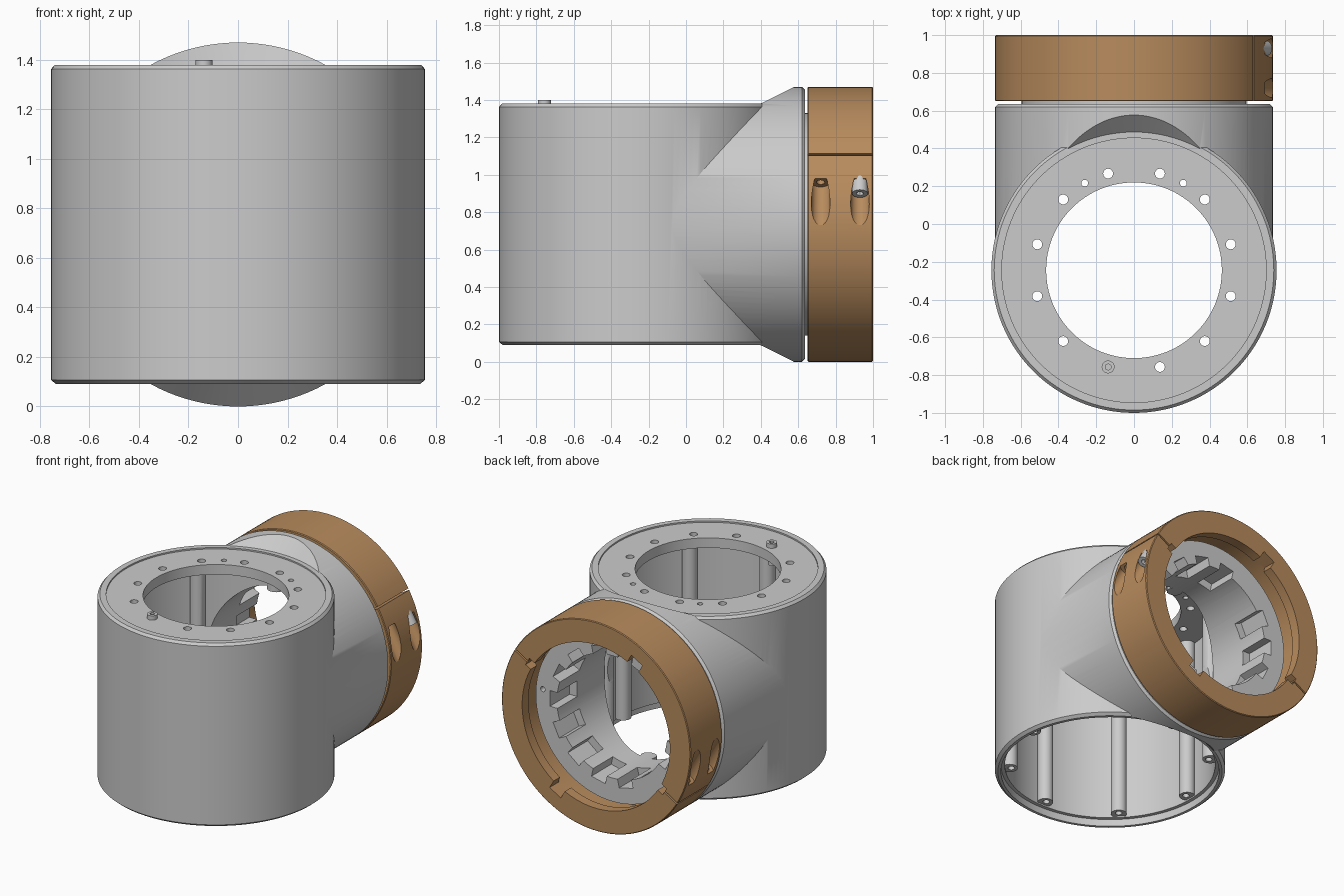
import bpy, bmesh, math
from mathutils import Vector, Matrix

if "Cube" in bpy.data.objects:
    bpy.data.objects.remove(bpy.data.objects["Cube"])

CZ = 0.735                      # height of the horizontal axis
CY = -0.245                     # y of the vertical axis
SEG = 128


def to_object(name, bm):
    bmesh.ops.remove_doubles(bm, verts=bm.verts, dist=1e-5)
    bmesh.ops.recalc_face_normals(bm, faces=bm.faces)
    me = bpy.data.meshes.new(name)
    bm.to_mesh(me)
    bm.free()
    ob = bpy.data.objects.new(name, me)
    bpy.context.collection.objects.link(ob)
    return ob


def lathe(name, profile, axis):
    """Revolve a closed (radius, height) profile about the Z or Y axis."""
    bm = bmesh.new()
    rings = []
    for i in range(SEG):
        a = 2 * math.pi * i / SEG
        c, s = math.cos(a), math.sin(a)
        rings.append([bm.verts.new((r * c, CY + r * s, h) if axis == 'Z'
                                   else (r * c, h, CZ + r * s)) for r, h in profile])
    n = len(profile)
    for i in range(SEG):
        p, q = rings[i], rings[(i + 1) % SEG]
        for j in range(n):
            k = (j + 1) % n
            if profile[j][0] or profile[k][0]:
                bm.faces.new((p[j], p[k], q[k], q[j]))
    return to_object(name, bm)


def rods(name, items, seg=24):
    """Cylinders given as (start, direction, radius, length)."""
    bm = bmesh.new()
    for p, d, r, length in items:
        d = Vector(d).normalized()
        m = Matrix.Translation(Vector(p) + d * length / 2) @ d.to_track_quat('Z', 'Y').to_matrix().to_4x4()
        bmesh.ops.create_cone(bm, cap_ends=True, segments=seg, radius1=r, radius2=r, depth=length, matrix=m)
    return to_object(name, bm)


def radial_boxes(name, items):
    """Boxes round the Y axis: (angle, r0, r1, width, y0, y1)."""
    bm = bmesh.new()
    for a, r0, r1, w, y0, y1 in items:
        m = (Matrix.Translation((0, (y0 + y1) / 2, CZ)) @ Matrix.Rotation(-math.radians(a), 4, 'Y')
             @ Matrix.Translation(((r0 + r1) / 2, 0, 0)) @ Matrix.Diagonal((r1 - r0, y1 - y0, w, 1)))
        bmesh.ops.create_cube(bm, size=1, matrix=m)
    return to_object(name, bm)


def boolean(ob, tool, op='DIFFERENCE'):
    mod = ob.modifiers.new('bool', 'BOOLEAN')
    mod.operation, mod.object, mod.solver = op, tool, 'EXACT'
    bpy.context.view_layer.objects.active = ob
    bpy.ops.object.modifier_apply(modifier=mod.name)
    bpy.data.objects.remove(tool)


def around(a, r, z):
    a = math.radians(a)
    return (r * math.cos(a), CY + r * math.sin(a), z)


# Housing: vertical drum joined with a horizontal branch
housing = lathe('housing', [(0, .09), (.735, .09), (.755, .107), (.755, 1.363), (.74, 1.38), (0, 1.38)], 'Z')
branch = lathe('branch', [(0, -.2), (.735, -.2), (.735, .62), (.72, .635),
                          (.595, .635), (.595, .82), (0, .82)], 'Y')
cone = [(0, 1.373), (.725, 1.373), (.87, 1.518), (.87, 1.6), (0, 1.6)]
boolean(branch, lathe('trim_top', cone, 'Z'))
boolean(branch, lathe('trim_bottom', [(r, 2 * CZ - h) for r, h in cone], 'Z'))
boolean(housing, branch, 'UNION')

# Hollow interior with top opening, recessed top face and stepped bottom rim
boolean(housing, lathe('cavity', [(0, -.1), (.715, -.1), (.715, .14), (.69, .14), (.69, 1.30), (.465, 1.30),
                                  (.465, 1.37), (.70, 1.37), (.70, 1.5), (0, 1.5)], 'Z'))

# Eight vertical screw bosses inside the drum
boolean(housing, rods('bosses', [(around(45 * i, .66, .15), (0, 0, 1), .052, 1.18) for i in range(8)]), 'UNION')

# Branch bore with toothed mouth
boolean(housing, lathe('bore', [(0, 0), (.43, 0), (.43, 1), (0, 1)], 'Y'))
boolean(housing, radial_boxes('notches', [(360 / 14 * i, .36, .485, .11, .60, .9) for i in range(14)]))

# Screw holes in the top plate, bosses and branch face
holes = [(around(15 + 30 * i, .53, 1.2), (0, 0, 1), .026, .3) for i in range(12)]
holes += [(around(a, .53, 1.2), (0, 0, 1), .018, .3) for a in (60.5, 119.5)]
holes += [(around(45 * i, .65, .05), (0, 0, 1), .022, .2) for i in range(8)]
holes += [((.54, .75, CZ + .05), (0, 1, 0), .018, .2)]
boolean(housing, rods('holes', holes))

# Clamp ring with inner lip
clamp = lathe('clamp_ring', [(.60, .65), (.73, .65), (.735, .655), (.735, .995), (.73, 1),
                             (.575, 1), (.575, .93), (.64, .90), (.64, .72), (.60, .70)], 'Y')
SPLIT = 30.6
turns = (1, -1)                 # the ring repeats after a half turn
lip = [(a, .5, .635, .10, .85, 1.1) for a in (120, 300)]
lip += [(a, .5, .62, .06, .85, 1.1) for a in (SPLIT, SPLIT + 180)]
boolean(clamp, radial_boxes('lip_notches', lip))
boolean(clamp, radial_boxes('splits', [(SPLIT + a, .5, .8, .012, .6, 1.1) for a in (0, 180)]))
boolean(clamp, rods('pockets', [((s * .66, y, CZ + s * .225), (s * .5, 0, -s * .866), .05, .4)
                                for s in turns for y in (.72, .93)]))
boolean(clamp, rods('bolt_holes', [((s * .64, y, CZ + s * .26), (s * .5, 0, -s * .866), .022, .1)
                                   for s in turns for y in (.72, .93)]))
mat = bpy.data.materials.new('bronze')
mat.diffuse_color = (.48, .26, .11, 1)
mat.use_nodes = True
mat.node_tree.nodes["Principled BSDF"].inputs["Base Color"].default_value = mat.diffuse_color
clamp.data.materials.append(mat)

# Screws: one on the top plate, one in a clamp pocket
spot = around(255, .53, 1.365)
top_screw = rods('top_screw', [(spot, (0, 0, 1), .034, .035)])
boolean(top_screw, rods('shank', [((spot[0], spot[1], 1.24), (0, 0, 1), .02, .14)]), 'UNION')
boolean(top_screw, rods('socket', [((spot[0], spot[1], 1.38), (0, 0, 1), .017, .1)], 6))
d = Vector((.5, 0, -.866))
start = Vector((.66, .93, CZ + .225))
clamp_screw = rods('clamp_screw', [(start - d * .03, d, .042, .10)])
boolean(clamp_screw, rods('socket', [(start + d * .04, d, .02, .1)], 6))

# Smooth shading with sharp edges kept
bpy.ops.object.select_all(action='DESELECT')
for ob in (housing, clamp, top_screw, clamp_screw):
    ob.select_set(True)
bpy.context.view_layer.objects.active = housing
bpy.ops.object.shade_smooth_by_angle(angle=math.radians(30))
